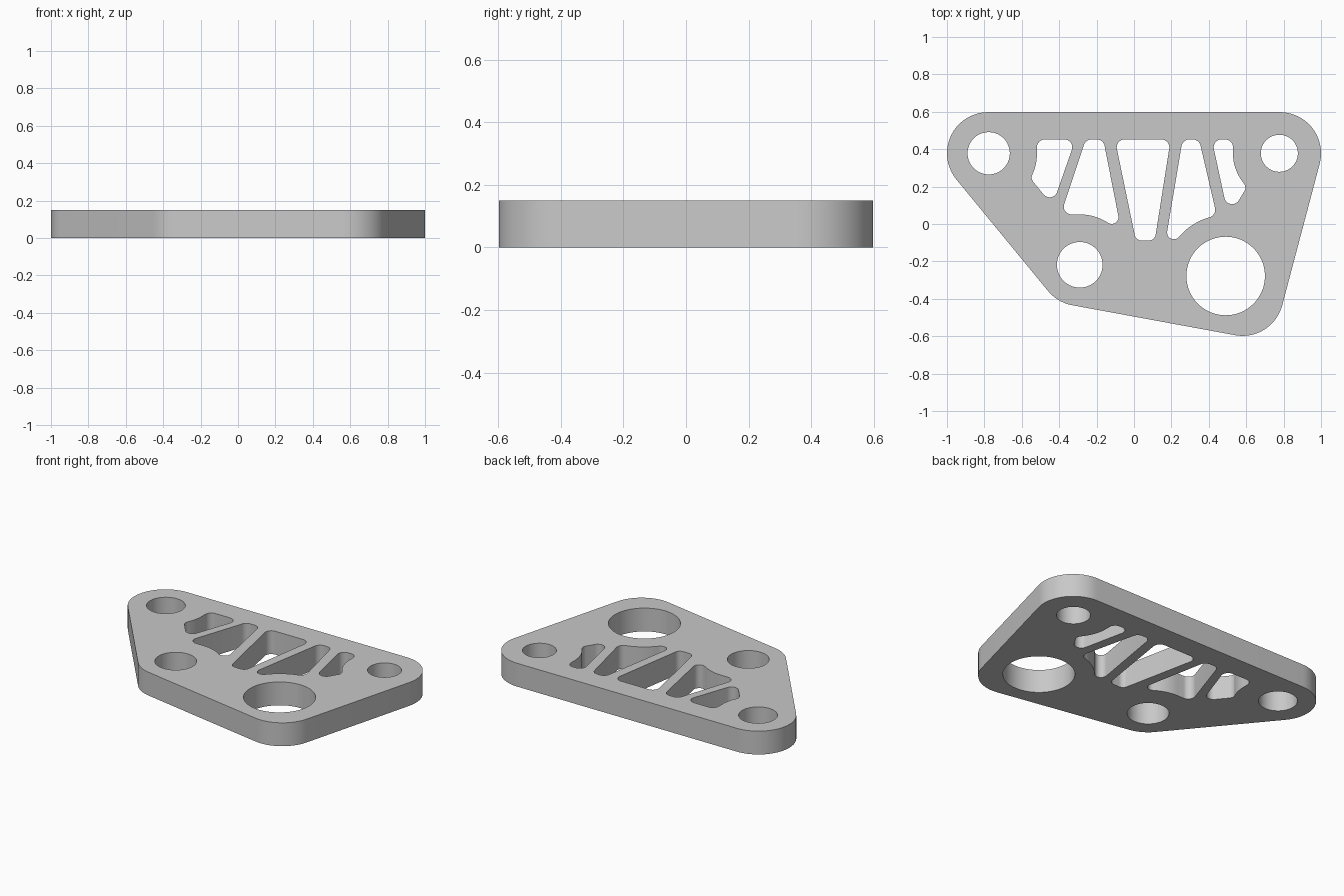
import bpy
import bmesh
import math
from mathutils import Vector

THICKNESS = 0.15
RIM = 0.22       # outer corner radius
R = 0.042        # usual pocket corner radius
S = 0.036        # tighter pocket corner radius
TOP = 0.452      # straight upper edge shared by all pockets

if "Cube" in bpy.data.objects:
    bpy.data.objects.remove(bpy.data.objects["Cube"], do_unlink=True)


def arc(centre, r, start, sweep, steps):
    """Points along an arc, both ends included."""
    angles = [start + sweep * s / steps for s in range(steps + 1)]
    return [centre + r * Vector((math.cos(a), math.sin(a))) for a in angles]


def circle(x, y, r):
    return arc(Vector((x, y)), r, 0, math.tau, 64)[:-1]


def rounded_hull(centres, r):
    """Straight belt around equal circles given counter-clockwise."""
    pts, n = [], len(centres)
    for i in range(n):
        prev, here, nxt = (Vector(centres[(i + k) % n]) for k in (-1, 0, 1))
        d0, d1 = here - prev, nxt - here
        a0 = math.atan2(-d0.x, d0.y)
        a1 = math.atan2(-d1.x, d1.y)
        pts += arc(here, r, a0, (a1 - a0) % math.tau, 20)
    return pts


def filleted(corners):
    """Polygon whose corners (x, y, radius) become tangent arcs."""
    pts, n = [], len(corners)
    for i in range(n):
        p, c, q = (Vector(corners[(i + k) % n][:2]) for k in (-1, 0, 1))
        r = corners[i][2]
        u, v = (p - c).normalized(), (q - c).normalized()
        half = u.angle(v) / 2
        reach = r / math.tan(half)
        centre = c + (u + v).normalized() * (r / math.sin(half))
        start, end = c + u * reach - centre, c + v * reach - centre
        a0 = math.atan2(start.y, start.x)
        a1 = math.atan2(end.y, end.x)
        sweep = (a1 - a0 + math.pi) % math.tau - math.pi
        pts += arc(centre, r, a0, sweep, 10)
    return pts


# Outer shape
outline = rounded_hull([(-0.78, 0.378), (-0.29, -0.218),
                        (0.58, -0.378), (0.78, 0.378)], RIM)

# Round through-holes
holes = [circle(-0.777, 0.378, 0.113), circle(0.777, 0.378, 0.099),
         circle(-0.29, -0.218, 0.122), circle(0.49, -0.278, 0.21)]

# Lightening pockets between the ribs; large radii follow the nearby holes
pockets = [
    [(-0.519, TOP, R), (-0.313, TOP, R), (-0.436, 0.10, R),
     (-0.553, 0.243, S), (-0.519, 0.319, 0.26)],
    [(-0.258, TOP, R), (-0.164, TOP, R), (-0.068, -0.037, S),
     (-0.212, 0.051, 0.267), (-0.392, 0.051, R)],
    [(-0.102, TOP, R), (0.196, TOP, R), (0.111, -0.088, S),
     (0.01, -0.088, S)],
    [(0.26, TOP, R), (0.348, TOP, R), (0.442, 0.048, R),
     (0.309, 0.007, 0.326), (0.157, -0.161, S)],
    [(0.416, TOP, R), (0.529, TOP, R), (0.529, 0.298, 0.248),
     (0.602, 0.196, S), (0.506, 0.035, R)],
]

# Fill the outline around the openings, then extrude upward
bm = bmesh.new()
edges = []
for loop in [outline] + holes + [filleted(p) for p in pockets]:
    verts = [bm.verts.new((p.x, p.y, 0)) for p in loop]
    edges += [bm.edges.new((verts[i - 1], verts[i])) for i in range(len(verts))]
bmesh.ops.triangle_fill(bm, use_beauty=True, edges=edges, normal=(0, 0, 1))
extruded = bmesh.ops.extrude_face_region(bm, geom=bm.faces[:], use_keep_orig=True)
raised = [g for g in extruded["geom"] if isinstance(g, bmesh.types.BMVert)]
bmesh.ops.translate(bm, vec=(0, 0, THICKNESS), verts=raised)
bmesh.ops.recalc_face_normals(bm, faces=bm.faces[:])

mesh = bpy.data.meshes.new("bracket_plate")
bm.to_mesh(mesh)
bm.free()
plate = bpy.data.objects.new("bracket_plate", mesh)
bpy.context.collection.objects.link(plate)

# Plain grey metal
grey = bpy.data.materials.new("plain_grey")
grey.use_nodes = True
colour = (0.58, 0.58, 0.58, 1)
grey.diffuse_color = colour
grey.node_tree.nodes["Principled BSDF"].inputs["Base Color"].default_value = colour
mesh.materials.append(grey)

bpy.ops.object.select_all(action="DESELECT")
plate.select_set(True)
bpy.context.view_layer.objects.active = plate
bpy.ops.object.shade_smooth_by_angle(angle=math.radians(30))
